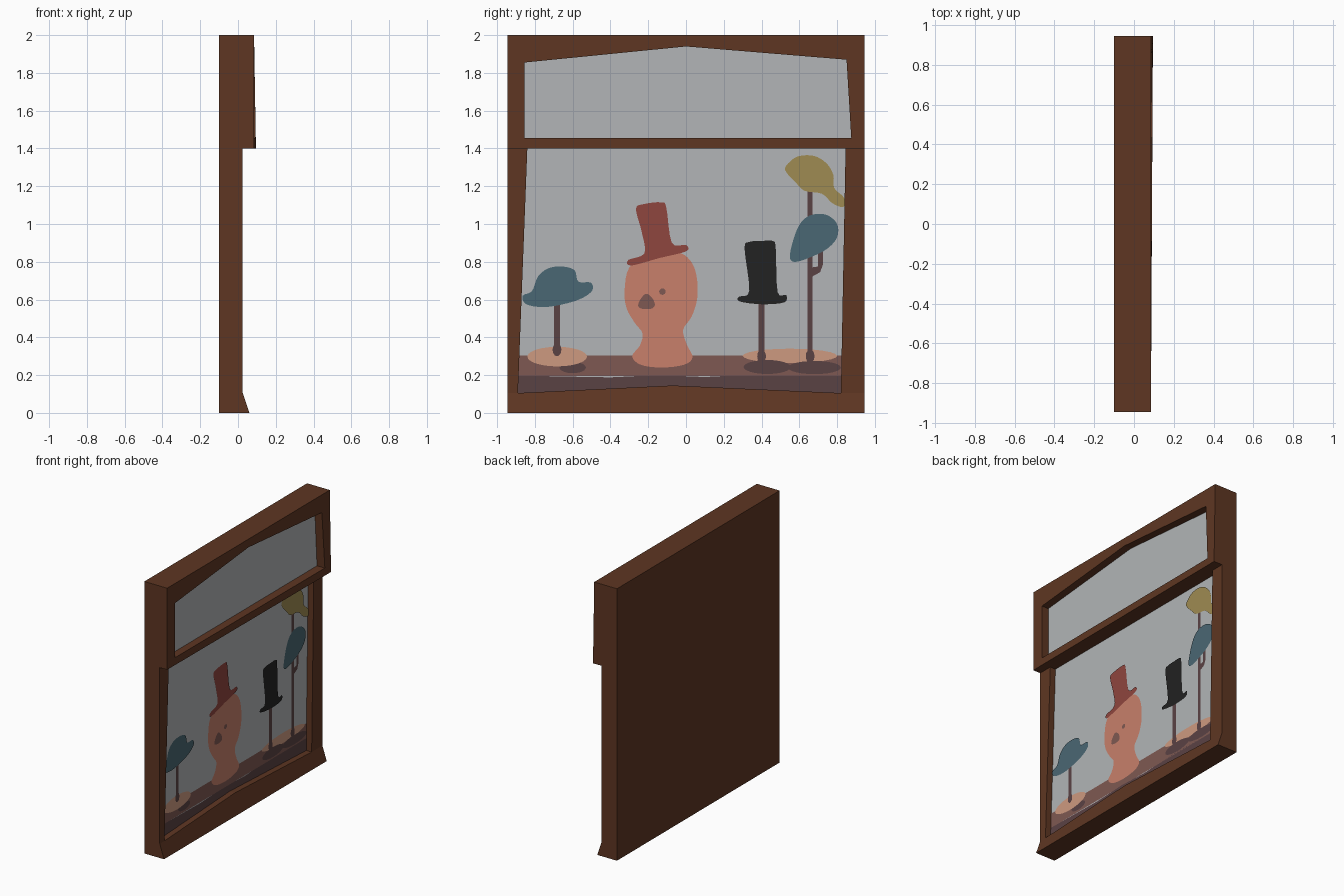
import bpy, bmesh, math
from mathutils import Vector

if "Cube" in bpy.data.objects:
    bpy.data.objects.remove(bpy.data.objects["Cube"])


def mat(name, r, g, b):
    m = bpy.data.materials.new(name)
    lin = [((c / 255 + 0.055) / 1.055) ** 2.4 for c in (r, g, b)]
    m.diffuse_color = (*lin, 1)
    m.use_nodes = True
    m.node_tree.nodes["Principled BSDF"].inputs["Base Color"].default_value = m.diffuse_color
    return m


brown = mat("brown_wood", 94, 54, 34)
grey = mat("grey_glass", 178, 181, 183)
skin = mat("salmon", 200, 128, 107)
red = mat("red_felt", 143, 70, 62)
teal = mat("teal_felt", 74, 103, 115)
black = mat("black_felt", 34, 34, 34)
yellow = mat("mustard_felt", 159, 139, 82)
shelf = mat("shelf_mauve", 127, 89, 82)
dark = mat("dark_mauve", 90, 66, 68)
peach = mat("peach", 206, 154, 128)

BACK, PANE, JAMB = -0.10, -0.02, 0.025   # depths of back, lower glass, jamb front
W = 0.945


def finish(bm, name, *mats):
    me = bpy.data.meshes.new(name)
    bm.to_mesh(me)
    bm.free()
    for m in mats:
        me.materials.append(m)
    ob = bpy.data.objects.new(name, me)
    bpy.context.collection.objects.link(ob)
    return ob


def prism(name, pts, x0, front, m):
    """Extrude a counter-clockwise (y, z) outline from x0 to front(y, z)."""
    bm = bmesh.new()
    a = [bm.verts.new((x0, y, z)) for y, z in pts]
    b = [bm.verts.new((front(y, z), y, z)) for y, z in pts]
    n = len(pts)
    bm.faces.new(b)
    bm.faces.new(a[::-1])
    for i in range(n):
        j = (i + 1) % n
        bm.faces.new((a[i], a[j], b[j], b[i]))
    bmesh.ops.recalc_face_normals(bm, faces=bm.faces)
    return finish(bm, name, m)


def sheet(name, pts, x, m):
    """Flat painted shape facing +x."""
    bm = bmesh.new()
    f = bm.faces.new([bm.verts.new((x, y, z)) for y, z in pts])
    f.normal_update()
    if f.normal.x < 0:
        f.normal_flip()
    return finish(bm, name, m)


def layer(k):
    return PANE + 0.0015 * k


def smooth(pts, steps=4):
    """Closed Catmull-Rom curve through the points."""
    p = [Vector(q) for q in pts]
    n, out = len(p), []
    for i in range(n):
        a, b, c, d = p[i - 1], p[i], p[(i + 1) % n], p[(i + 2) % n]
        for s in range(steps):
            t = s / steps
            v = 0.5 * (2 * b + (c - a) * t + (2 * a - 5 * b + 4 * c - d) * t * t
                       + (3 * b - a - 3 * c + d) * t ** 3)
            out.append((v.x, v.y))
    return out


def blob(name, pts, k, m):
    sheet(name, smooth(pts), layer(k), m)


def oval(name, y, z, ry, rz, k, m):
    pts = [(y + ry * math.cos(i * math.tau / 24), z + rz * math.sin(i * math.tau / 24))
           for i in range(24)]
    sheet(name, pts, layer(k), m)


def pole(name, y, z0, z1, r):
    sheet(name, [(y - r, z0), (y + r, z0), (y + r, z1), (y - r, z1)], layer(3), dark)


# back panel, its front face is the lower glass
panel = prism("back_panel", [(-W, 0), (W, 0), (W, 2), (-W, 2)], BACK, lambda y, z: PANE, brown)
panel.data.materials.append(grey)
for f in panel.data.polygons:
    if f.normal.x > 0.9:
        f.material_index = 1

# side jambs and flared sill
flat = lambda y, z: JAMB
prism("left_jamb", [(-W, .105), (-.89, .105), (-.84, 1.4), (-W, 1.4)], PANE, flat, brown)
prism("right_jamb", [(.82, .105), (W, .105), (W, 1.4), (.845, 1.4)], PANE, flat, brown)
prism("sill", [(-W, 0), (W, 0), (W, .105), (.82, .105), (-.07, .145), (-.89, .105), (-W, .105)],
      PANE, lambda y, z: 0.06 if z == 0 else JAMB, brown)

# upper frame: ring between outer rectangle and peaked opening
GLASS = 0.03
outer = [(-W, 1.4), (W, 1.4), (W, 2), (0, 2), (-W, 2)]
inner = [(-.855, 1.455), (.875, 1.455), (.85, 1.87), (0, 1.94), (-.855, 1.855)]


def face_x(y, z):
    return 0.085 + 0.01 * (2 - z) / 0.6 * (y + W) / (2 * W)


bm = bmesh.new()
loops = [[bm.verts.new((PANE, y, z)) for y, z in outer],
         [bm.verts.new((face_x(y, z), y, z)) for y, z in outer],
         [bm.verts.new((face_x(y, z), y, z)) for y, z in inner],
         [bm.verts.new((GLASS, y, z)) for y, z in inner]]
for a, b in zip(loops, loops[1:]):
    for i in range(5):
        j = (i + 1) % 5
        bm.faces.new((a[i], a[j], b[j], b[i]))
finish(bm, "upper_frame", brown)
sheet("upper_glass", inner, GLASS, grey)

# painted shelf
sheet("shelf_top", [(-.888, .195), (.822, .195), (.824, .305), (-.883, .305)], layer(1), shelf)
sheet("shelf_front", [(-.89, .105), (-.07, .145), (.82, .105), (.822, .195), (.4, .205),
                      (.1, .19), (-.15, .2), (-.4, .188), (-.888, .197)], layer(1), dark)

# stand bases, shadows and poles
oval("left_shadow", -.6, .24, .07, .03, 1.5, dark)
oval("left_base", -.682, .298, .158, .052, 2, peach)
oval("right_base", .55, .302, .25, .038, 2, peach)
oval("right_shadow_a", .43, .243, .125, .037, 2.5, dark)
oval("right_shadow_b", .68, .24, .14, .035, 2.5, dark)
pole("left_pole", -.683, .315, .6, .016)
pole("middle_pole", .4, .27, .6, .016)
pole("tall_pole", .657, .26, 1.2, .013)
for n, y, z in (("left", -.683, .335), ("middle", .4, .3), ("tall", .657, .3)):
    oval(n + "_pole_foot", y, z, .023, .035, 3.2, dark)
sheet("pole_hook", [(.665, .72), (.71, .745), (.725, .785), (.725, .87), (.7, .87),
                    (.7, .775), (.665, .77)], layer(3), dark)

# mannequin head
blob("head", [(-.3, .77), (-.325, .65), (-.315, .555), (-.27, .475), (-.23, .42), (-.245, .355),
              (-.285, .3), (-.24, .255), (-.13, .24), (-.01, .255), (.035, .295), (.005, .36),
              (-.015, .44), (.03, .51), (.06, .61), (.055, .73), (.02, .81), (-.05, .85),
              (-.2, .84)], 3, skin)
blob("nose", [(-.215, .63), (-.18, .61), (-.165, .57), (-.19, .55), (-.245, .555),
              (-.25, .585)], 4, shelf)
oval("eye", -.125, .642, .017, .017, 4, shelf)

# hats
blob("left_cap", [(-.865, .62), (-.815, .645), (-.785, .72), (-.73, .765), (-.655, .775),
                  (-.59, .755), (-.57, .695), (-.505, .69), (-.495, .65), (-.545, .61),
                  (-.63, .58), (-.75, .56), (-.845, .575)], 4, teal)
blob("red_top_hat", [(-.265, 1.08), (-.225, 1.105), (-.135, 1.115), (-.105, 1.09), (-.075, .9),
                     (0, .89), (0, .855), (-.14, .82), (-.29, .78), (-.305, .81), (-.22, .845),
                     (-.235, .96)], 4, red)
blob("black_top_hat", [(.31, .87), (.335, .905), (.4, .91), (.46, .91), (.475, .87), (.485, .64),
                       (.53, .625), (.52, .585), (.4, .575), (.285, .59), (.28, .615),
                       (.335, .645)], 4, black)
blob("right_cap", [(.55, .82), (.565, .905), (.6, .995), (.655, 1.045), (.74, 1.05), (.8, 1),
                   (.8, .93), (.755, .875), (.685, .835), (.585, .8)], 4, teal)
blob("mustard_cap", [(.525, 1.285), (.55, 1.33), (.6, 1.36), (.68, 1.36), (.745, 1.32),
                     (.78, 1.26), (.785, 1.19), (.836, 1.14), (.834, 1.09), (.775, 1.11),
                     (.72, 1.16), (.63, 1.175), (.585, 1.215)], 4, yellow)
